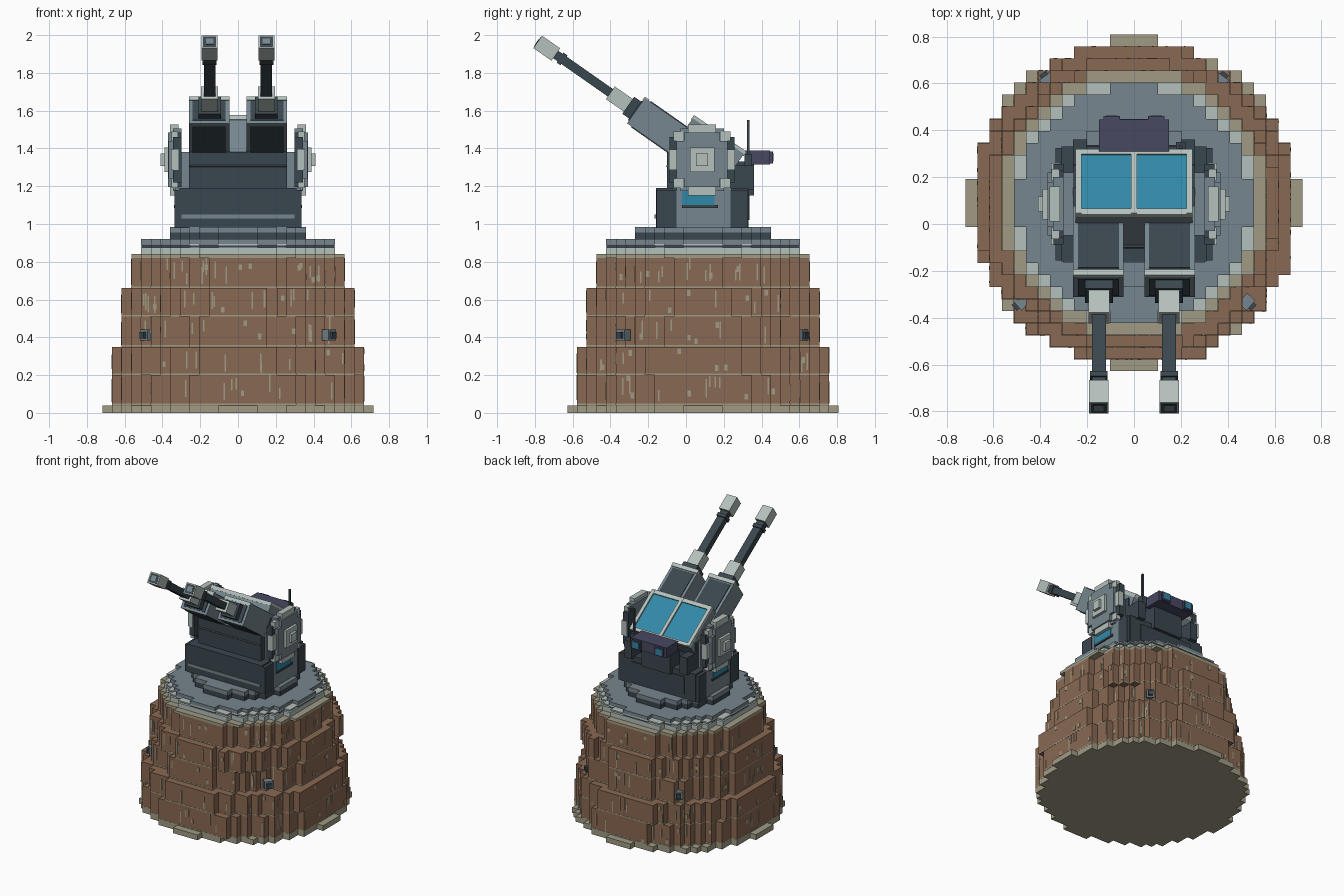
import bpy, bmesh, math, random
from mathutils import Matrix, Vector

if "Cube" in bpy.data.objects:
    bpy.data.objects.remove(bpy.data.objects["Cube"], do_unlink=True)
random.seed(4)


def material(name, r, g, b):
    lin = [((c / 255 + 0.055) / 1.055) ** 2.4 for c in (r, g, b)] + [1]
    m = bpy.data.materials.new(name)
    m.use_nodes = True
    m.diffuse_color = lin
    m.node_tree.nodes["Principled BSDF"].inputs["Base Color"].default_value = lin
    return m


BRICK = material("brick", 137, 104, 82)
MORTAR = material("mortar", 160, 155, 132)
SLATE = material("slate_grey", 118, 134, 142)
LIGHT = material("light_grey", 180, 192, 188)
DARK = material("dark_grey", 58, 70, 78)
PURPLE = material("purple", 72, 72, 98)
GLASS = material("blue_glass", 48, 136, 168)

CELL = 0.0513                     # block size of the round tower
CY = 0.09                         # tower axis
TILT = math.radians(-35)          # gun elevation
PIVOT = Vector((0, -0.265, 1.60))  # front of the gun housings


def finish(bm, name, mat):
    me = bpy.data.meshes.new(name)
    bm.to_mesh(me)
    bm.free()
    me.materials.append(mat)
    ob = bpy.data.objects.new(name, me)
    bpy.context.scene.collection.objects.link(ob)
    return ob


def add_box(bm, x0, x1, y0, y1, z0, z1):
    m = Matrix.Translation(((x0 + x1) / 2, (y0 + y1) / 2, (z0 + z1) / 2))
    bmesh.ops.create_cube(bm, size=1, matrix=m @ Matrix.Diagonal((x1 - x0, y1 - y0, z1 - z0, 1)))


def box(name, mat, x0, x1, y0, y1, z0, z1, tilt=False, pair=False):
    """One box, or a left and right pair, optionally in the tilted gun frame."""
    for label, a, b in ([("_left", x0, x1), ("_right", -x1, -x0)] if pair else [("", x0, x1)]):
        bm = bmesh.new()
        add_box(bm, a, b, y0, y1, z0, z1)
        ob = finish(bm, name + label, mat)
        if tilt:
            ob.location = PIVOT
            ob.rotation_euler.x = TILT


def round_cells(n, radius, jitter=0.0):
    """Grid cells inside a circle; jitter pushes whole bricks in or out."""
    shift = random.random()
    push = [random.uniform(-jitter, jitter) for _ in range(26)]
    cells = set()
    for i in range(-n, n):
        for j in range(-n, n):
            x, y = (i + 0.5) * CELL, (j + 0.5) * CELL
            k = int((math.atan2(y, x) / math.tau + 0.5) * 25 + shift)
            near_axis = min(abs(x), abs(y)) < 0.1
            if math.hypot(x, y) < radius + (0 if near_axis else push[k]):
                cells.add((i, j))
    return cells


def block_disc(name, mat, cells, z0, z1, scale=1.0):
    """Extrude a set of grid cells into a stepped disc."""
    bm = bmesh.new()

    def quad(pts):
        bm.faces.new([bm.verts.new((x * CELL * scale, y * CELL * scale + CY, z)) for x, y, z in pts])

    for i, j in cells:
        c = [(i, j), (i + 1, j), (i + 1, j + 1), (i, j + 1)]
        quad([(x, y, z1) for x, y in c])
        quad([(x, y, z0) for x, y in reversed(c)])
        for k, (dx, dy) in enumerate([(0, -1), (1, 0), (0, 1), (-1, 0)]):
            if (i + dx, j + dy) not in cells:
                a, b = c[k], c[(k + 1) % 4]
                quad([(*a, z0), (*b, z0), (*b, z1), (*a, z1)])
    bmesh.ops.remove_doubles(bm, verts=bm.verts, dist=1e-5)
    bmesh.ops.dissolve_limit(bm, angle_limit=0.01, verts=bm.verts, edges=bm.edges)
    return finish(bm, name, mat)


# Brick tower: footing, five courses, rim
block_disc("footing", MORTAR, round_cells(14, 0.697), 0, 0.04)
courses = [(13, 0.685, 0.04, 0.20), (13, 0.683, 0.20, 0.35), (12, 0.625, 0.35, 0.51),
           (12, 0.625, 0.51, 0.66), (11, 0.57, 0.66, 0.82)]
chips = bmesh.new()
for c, (n, radius, z0, z1) in enumerate(courses):
    cells = round_cells(n, radius, 0.02)
    block_disc(f"brick_course_{c + 1}", BRICK, cells, z0, z1)
    block_disc(f"mortar_line_{c + 1}", MORTAR, cells, z0 + 0.001, z0 + 0.009, 1.002)
    # Mortar slivers on the brick faces
    for _ in range(48):
        axis, sign = random.randint(0, 1), random.choice((-1, 1))
        lane = random.randint(-n + 2, n - 3)
        line = [p[axis] for p in cells if p[1 - axis] == lane]
        edge = (max(line) + 1) * CELL if sign > 0 else min(line) * CELL
        u = (lane + random.uniform(0.2, 0.8)) * CELL
        wide, tall = random.choice([(0.004, 0.06), (0.004, 0.09), (0.009, 0.03)])
        z = random.uniform(z0 + 0.01, z1 - tall)
        out, along = (edge - 0.003, edge + 0.003), (u - wide, u + wide)
        (x0, x1), (y0, y1) = (out, along) if axis == 0 else (along, out)
        add_box(chips, x0, x1, y0 + CY, y1 + CY, z, z + tall)
finish(chips, "mortar_slivers", MORTAR)
block_disc("tower_rim", MORTAR, round_cells(11, 0.57), 0.82, 0.84)

# Small diagonal wall lamps
for name, x, y in [("front", 0.485, -0.335), ("back", 0.37, 0.615)]:
    for side in (-1, 1):
        ang = math.atan2(y - CY, x * side)
        for part, mat, r, s in [("case", SLATE, 0.0, 0.058), ("slot", DARK, 0.028, 0.034)]:
            bm = bmesh.new()
            add_box(bm, r - s / 2, r + s / 2 - 0.01, -s / 2, s / 2, -s / 2, s / 2)
            ob = finish(bm, f"{name}_lamp_{part}_{'left' if side > 0 else 'right'}", mat)
            ob.location = (x * side, y, 0.412)
            ob.rotation_euler.z = ang

# Metal cap and turntable
block_disc("cap_ring", LIGHT, round_cells(10, 0.525), 0.84, 0.875)
block_disc("cap_groove", DARK, round_cells(10, 0.495), 0.875, 0.885, 0.995)
block_disc("cap_lip", LIGHT, round_cells(10, 0.525), 0.885, 0.895)
block_disc("cap_deck", SLATE, round_cells(10, 0.495), 0.895, 0.92)
block_disc("turntable", DARK, round_cells(7, 0.345), 0.92, 0.955)
block_disc("turntable_top", SLATE, round_cells(7, 0.345), 0.955, 0.985)

# Lower turret body
box("lower_body", DARK, -0.31, 0.31, -0.16, 0.33, 0.98, 1.19)
box("front_strip", SLATE, -0.30, 0.30, -0.166, -0.155, 1.03, 1.05)
box("front_skirt", DARK, -0.335, 0.335, -0.155, -0.05, 0.98, 1.18)
box("rear_skirt", DARK, -0.335, 0.335, 0.235, 0.325, 0.98, 1.18)
box("side_panel", SLATE, 0.30, 0.33, -0.05, 0.24, 0.98, 1.19, pair=True)
box("side_window", GLASS, 0.325, 0.336, -0.02, 0.15, 1.10, 1.18, pair=True)
box("side_window_sill", DARK, 0.325, 0.34, -0.02, 0.17, 1.085, 1.10, pair=True)
box("back_panel", DARK, -0.22, 0.22, 0.325, 0.337, 1.02, 1.15)
box("neck", DARK, -0.26, 0.26, -0.10, 0.25, 1.15, 1.38)
box("neck_shoulder", SLATE, 0.26, 0.315, -0.05, 0.22, 1.18, 1.38, pair=True)

# Tilted cabin with two roof windows
box("cabin", SLATE, -0.25, 0.25, 0.27, 0.60, -0.08, 0.14, tilt=True)
box("cabin_base", DARK, -0.26, 0.26, 0.30, 0.595, -0.15, 0.06, tilt=True)
box("cabin_glass", GLASS, 0.01, 0.23, 0.29, 0.585, 0.138, 0.147, tilt=True, pair=True)
box("window_side_rail", LIGHT, 0.225, 0.25, 0.27, 0.60, 0.13, 0.158, tilt=True, pair=True)
box("window_centre_rail", LIGHT, -0.012, 0.012, 0.27, 0.60, 0.13, 0.158, tilt=True)
box("window_front_rail", LIGHT, -0.25, 0.25, 0.265, 0.295, 0.13, 0.156, tilt=True)
box("window_back_rail", LIGHT, -0.25, 0.25, 0.58, 0.605, 0.13, 0.156, tilt=True)

# Twin guns: (part, colour, x0, x1, y0, y1, z0, z1) in the tilted frame
for part in [
    ("gun_housing", SLATE, 0.045, 0.26, 0.0, 0.36, -0.082, 0.082),
    ("housing_top_panel", DARK, 0.065, 0.24, 0.035, 0.268, 0.08, 0.087),
    ("housing_bottom_panel", DARK, 0.065, 0.24, 0.03, 0.27, -0.087, -0.08),
    ("housing_front_panel", DARK, 0.065, 0.24, -0.006, 0.01, -0.065, 0.06),
    ("housing_front_lip", LIGHT, 0.045, 0.26, -0.004, 0.025, 0.065, 0.088),
    ("sleeve_mount", DARK, 0.09, 0.21, -0.05, 0.02, -0.055, 0.055),
    ("sleeve", LIGHT, 0.105, 0.195, -0.165, -0.035, -0.041, 0.041),
    ("barrel", DARK, 0.12, 0.18, -0.53, -0.15, -0.024, 0.024),
    ("barrel_ring", DARK, 0.113, 0.187, -0.49, -0.465, -0.032, 0.032),
    ("muzzle", LIGHT, 0.108, 0.192, -0.635, -0.518, -0.04, 0.04),
    ("muzzle_face", DARK, 0.116, 0.184, -0.637, -0.63, -0.033, 0.033),
    ("muzzle_bore", SLATE, 0.13, 0.17, -0.639, -0.63, -0.018, 0.018),
]:
    box(*part, tilt=True, pair=True)

# Stepped round side shields, as (name, colour, x0, x1, half width y, half height z)
for name, mat, x0, x1, hy, hz in [
    ("shield_tall", SLATE, 0.30, 0.345, 0.115, 0.165),
    ("shield_wide", DARK, 0.30, 0.343, 0.172, 0.12),
    ("shield_square", DARK, 0.30, 0.335, 0.145, 0.145),
    ("shield_cap_vertical", LIGHT, 0.315, 0.36, 0.075, 0.188),
    ("shield_cap_horizontal", LIGHT, 0.315, 0.355, 0.175, 0.055),
    ("shield_face_tall", SLATE, 0.33, 0.37, 0.095, 0.145),
    ("shield_face_wide", SLATE, 0.33, 0.369, 0.135, 0.10),
    ("shield_hub", LIGHT, 0.36, 0.39, 0.065, 0.065),
    ("shield_boss", LIGHT, 0.38, 0.41, 0.032, 0.032),
]:
    box(name, mat, x0, x1, 0.085 - hy, 0.085 + hy, 1.34 - hz, 1.34 + hz, pair=True)
for dy in (-0.125, 0.125):
    for dz in (-0.125, 0.125):
        box("shield_corner", LIGHT, 0.32, 0.352, 0.06 + dy, 0.11 + dy, 1.315 + dz, 1.365 + dz, pair=True)

# Rear sensor pod, brackets and antenna
box("pod_mount", DARK, -0.12, 0.12, 0.22, 0.36, 1.15, 1.33)
box("rear_bracket", DARK, 0.20, 0.26, 0.25, 0.36, 1.18, 1.31, pair=True)
box("sensor_pod", PURPLE, -0.15, 0.15, 0.31, 0.445, 1.315, 1.39)
box("pod_cap", PURPLE, 0.06, 0.13, 0.44, 0.46, 1.32, 1.385, pair=True)
box("pod_light", GLASS, 0.07, 0.12, 0.455, 0.464, 1.33, 1.375, pair=True)
box("antenna", DARK, 0.193, 0.207, 0.323, 0.337, 1.28, 1.55)
box("antenna_base", DARK, 0.18, 0.22, 0.31, 0.35, 1.28, 1.37)
